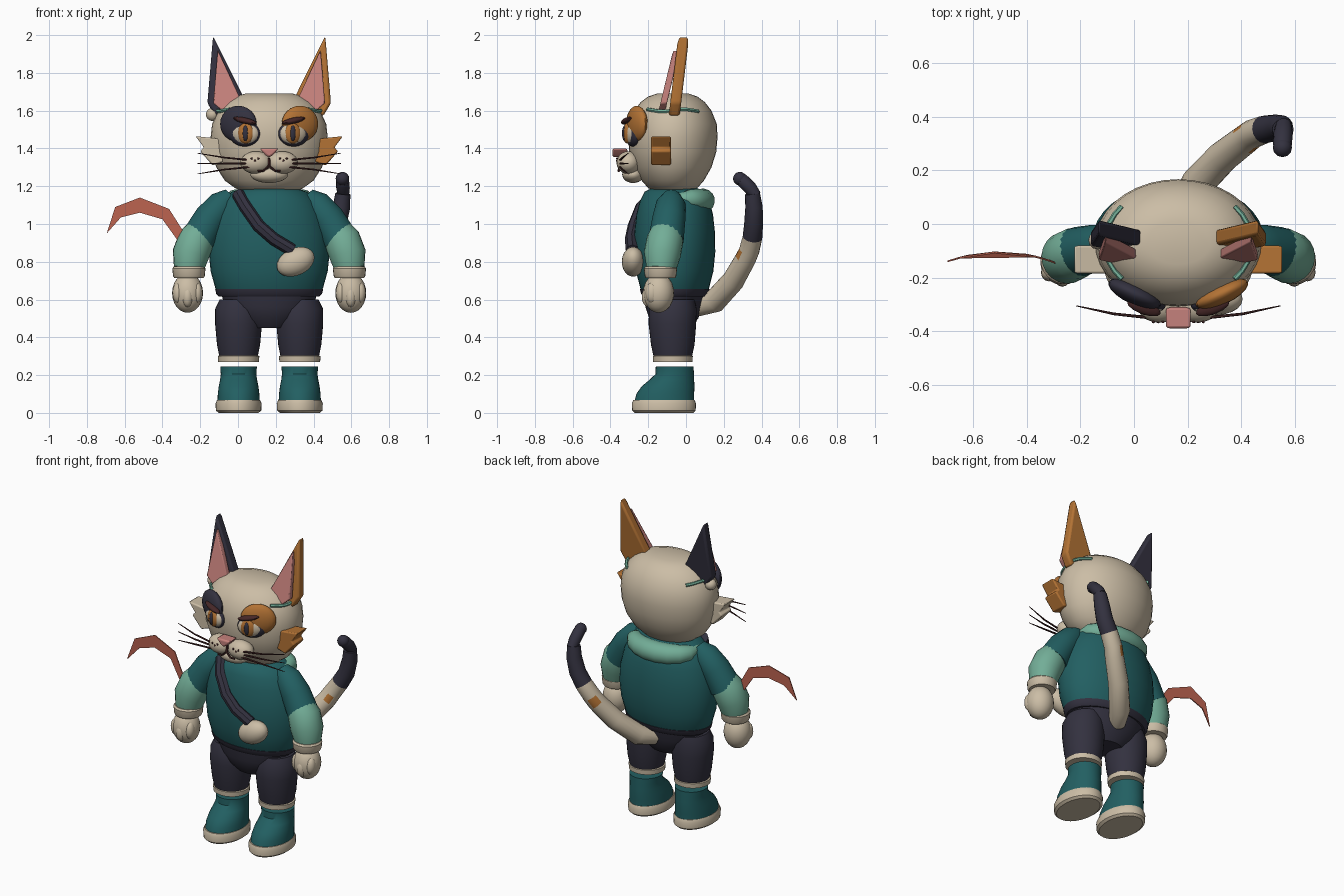
import bpy, bmesh
from math import cos, sin, pi, radians
from mathutils import Vector, Matrix, Euler

cube = bpy.data.objects.get("Cube")
if cube:
    bpy.data.objects.remove(cube)

CX = 0.165      # middle of the body
made = []


def material(name, rgb):
    m = bpy.data.materials.new(name)
    m.use_nodes = True
    m.diffuse_color = (*rgb, 1)
    for node in m.node_tree.nodes:
        if node.type == 'BSDF_PRINCIPLED':
            node.inputs["Base Color"].default_value = (*rgb, 1)
            node.inputs["Roughness"].default_value = 0.8
    return m


cream = material("cream fur", (.60, .51, .38))
teal = material("teal cloth", (.016, .115, .122))
mint = material("mint cloth", (.17, .42, .31))
navy = material("dark navy", (.033, .031, .05))
orange = material("orange fur", (.45, .17, .035))
pink = material("pink skin", (.56, .22, .20))
coral = material("coral ribbon", (.50, .125, .08))
brown = material("dark brown", (.06, .02, .02))


def finish(name, bm, *mats):
    bmesh.ops.recalc_face_normals(bm, faces=bm.faces)
    mesh = bpy.data.meshes.new(name)
    bm.to_mesh(mesh)
    bm.free()
    ob = bpy.data.objects.new(name, mesh)
    bpy.context.collection.objects.link(ob)
    for m in mats:
        mesh.materials.append(m)
    made.append(ob)
    return ob


def skin(bm, rings):
    """Bridge rings of points and cap both ends."""
    loops = [[bm.verts.new(p) for p in r] for r in rings]
    n = len(loops[0])
    for a, b in zip(loops, loops[1:]):
        for i in range(n):
            j = (i + 1) % n
            bm.faces.new((a[i], a[j], b[j], b[i]))
    bm.faces.new(loops[0])
    bm.faces.new(loops[-1])


def loft(name, mat, cx, rings, n=36):
    """Stacked ellipses: (z, centre y, x radius, y radius)."""
    bm = bmesh.new()
    turn = [2 * pi * i / n for i in range(n)]
    skin(bm, [[(cx + rx * cos(a), cy + ry * sin(a), z) for a in turn]
              for z, cy, rx, ry in rings])
    return finish(name, bm, mat)


def tube(name, path, radii, *mats, n=16):
    """Round sweep along a path with one radius per point."""
    bm = bmesh.new()
    pts = [Vector(p) for p in path]
    if not isinstance(radii, (list, tuple)):
        radii = [radii] * len(pts)
    rings, frame, last = [], None, None
    for i, p in enumerate(pts):
        d = (pts[min(i + 1, len(pts) - 1)] - pts[max(i - 1, 0)]).normalized()
        if frame is None:
            frame = d.to_track_quat('Z', 'Y')
        else:
            frame = last.rotation_difference(d) @ frame
        last = d
        rings.append([p + frame @ Vector((cos(2 * pi * k / n), sin(2 * pi * k / n), 0)) * radii[i]
                      for k in range(n)])
    skin(bm, rings)
    return finish(name, bm, *mats)


def ball(name, mat, loc, size, rot=(0, 0, 0), n=20):
    bm = bmesh.new()
    mtx = Matrix.LocRotScale(Vector(loc), Euler([radians(a) for a in rot]), Vector(size))
    bmesh.ops.create_uvsphere(bm, u_segments=n, v_segments=n // 2 + 2, radius=1, matrix=mtx)
    return finish(name, bm, mat)


def slab(name, mat, outline, front, thick, lean=0.0, bevel=0.0):
    """Flat outline in x and z, given depth in y and leaning back with height."""
    bm = bmesh.new()
    base = min(z for _, z in outline)
    skin(bm, [[(x, front + d + lean * (z - base), z) for x, z in outline] for d in (0, thick)])
    ob = finish(name, bm, mat)
    if bevel:
        mod = ob.modifiers.new("Bevel", 'BEVEL')
        mod.width, mod.segments = bevel, 2
    return ob


# Head, jumper and trousers
loft("head", cream, CX, [
    (1.17, -.07, .14, .09), (1.19, -.07, .18, .13), (1.23, -.07, .235, .165), (1.3, -.07, .28, .205),
    (1.38, -.07, .303, .23), (1.46, -.07, .31, .237), (1.53, -.07, .302, .233), (1.6, -.07, .27, .205),
    (1.645, -.07, .225, .17), (1.675, -.07, .18, .13), (1.692, -.07, .12, .08)])
loft("jumper", teal, CX, [
    (.635, -.06, .27, .17), (.66, -.06, .285, .182), (.75, -.06, .31, .205), (.85, -.06, .32, .215),
    (.95, -.06, .312, .214), (1.05, -.06, .285, .203), (1.12, -.06, .25, .185),
    (1.17, -.06, .2, .16), (1.19, -.06, .14, .12)])
loft("belt", navy, CX, [(.615, -.06, .265, .165), (.63, -.06, .28, .178), (.655, -.06, .286, .184)])
loft("hips", navy, CX, [(.45, -.065, .11, .09), (.5, -.065, .18, .13), (.56, -.065, .235, .15),
                        (.64, -.06, .255, .165)])

# Rolled collar behind the neck
arc = [radians(a) for a in range(-20, 201, 20)]
tube("collar", [(CX + .2 * cos(a), -.03 + .12 * sin(a), 1.135 - .012 * sin(a)) for a in arc],
     [.03 + .035 * max(0, sin(a)) ** .5 for a in arc], mint)

# Shoulder strap and pouch
tube("strap", [(0, -.17, 1.16), (.04, -.235, 1.09), (.11, -.275, .99), (.19, -.29, .92), (.29, -.285, .86)],
     .034, navy, n=8)
ball("pouch", cream, (.305, -.28, .80), (.105, .06, .072), (0, -25, 0))

for s, side in ((-1, "right"), (1, "left")):
    def at(off, y, z):
        return (CX + s * off, y, z)

    def flat(points):
        return [(CX + s * x, z) for x, z in points]

    fur = orange if s > 0 else navy

    # Legs and boots
    lx = CX + s * .162
    loft(side + "_trouser_leg", navy, lx, [(.29, -.07, .1, .1), (.36, -.07, .114, .115), (.47, -.072, .124, .126),
                                           (.55, -.07, .124, .126), (.6, -.065, .1, .11)])
    loft(side + "_trouser_cuff", cream, lx, [(.27, -.07, .108, .104), (.3, -.07, .11, .106), (.305, -.07, .1, .1)])
    loft(side + "_boot", teal, lx, [(.06, -.115, .112, .158), (.1, -.11, .11, .153), (.14, -.095, .105, .14),
                                    (.175, -.075, .098, .118), (.205, -.06, .094, .102), (.245, -.06, .097, .1)])
    loft(side + "_sole", cream, lx, [(0, -.117, .105, .155), (.012, -.117, .12, .168), (.05, -.117, .122, .17),
                                     (.068, -.117, .114, .162)])

    # Arms and hands
    tube(side + "_upper_sleeve", [at(.2, -.075, 1.15), at(.245, -.08, 1.105), at(.31, -.09, 1.03), at(.375, -.105, .92)],
         [.045, .078, .088, .094], teal, n=20)
    tube(side + "_lower_sleeve", [at(.365, -.105, .945), at(.385, -.11, .92), at(.415, -.125, .84), at(.425, -.13, .765)],
         [.088, .097, .098, .08], mint, n=20)
    loft(side + "_wrist_cuff", cream, CX + s * .425, [(.715, -.135, .078, .078), (.725, -.135, .084, .084),
                                                      (.765, -.135, .088, .088), (.775, -.135, .08, .08)], 24)
    ball(side + "_palm", cream, at(.432, -.145, .635), (.082, .082, .105))
    for k in (-1, 0, 1):
        ball(side + "_finger", cream, at(.432 + k * .05, -.2 + .02 * abs(k), .615 + .02 * abs(k)), (.03, .034, .055), n=12)

    # Ears
    slab(side + "_ear", fur, flat([(.297, 1.995), (.327, 1.64), (.285, 1.57), (.13, 1.66)]),
         -.092, .058, .12, .012)
    slab(side + "_inner_ear", pink, flat([(.272, 1.92), (.296, 1.64), (.25, 1.6), (.155, 1.67)]),
         -.145, .035, .24, .006)

    # Cheek tufts and hair band ends
    slab(side + "_cheek_tuft", orange if s > 0 else cream,
         flat([(.25, 1.45), (.39, 1.465), (.345, 1.405), (.365, 1.385), (.3, 1.31), (.24, 1.33)]), -.185, .105, bevel=.008)
    tube(side + "_hair_band", [at(.274 * cos(a), -.07 + .21 * sin(a), 1.602 + .006 * sin(6 * a))
                               for a in [radians(d) for d in range(-40, 41, 10)]], .01, mint, n=6)

    # Eyes, each a stack of thin domes
    ball(side + "_eye_patch", fur, at(.163, -.26, 1.53), (.106, .04, .096), (0, 0, 25 * s))
    ball(side + "_eye_rim", navy, at(.13, -.28, 1.478), (.087, .038, .068), (0, 0, 20 * s))
    ball(side + "_eye_white", cream, at(.127, -.289, 1.478), (.077, .036, .059), (0, 0, 20 * s))
    ball(side + "_iris", orange, at(.125, -.311, 1.48), (.045, .022, .054), (0, 0, 18 * s))
    ball(side + "_pupil", navy, at(.125, -.324, 1.48), (.017, .015, .042), (0, 0, 18 * s), 12)
    ball(side + "_brow", brown, at(.128, -.312, 1.547), (.068, .025, .016), (0, -12 * s, 20 * s), 12)

    # Muzzle, mouth and whiskers
    ball(side + "_muzzle", cream, at(.07, -.305, 1.325), (.083, .063, .06))
    tube(side + "_mouth_line", [at(0, -.345, 1.35), at(.003, -.35, 1.305), at(.03, -.357, 1.282), at(.06, -.355, 1.28)],
         .006, brown, n=6)
    for k in (-1, 0, 1):
        tube(side + "_whisker", [at(.1, -.35, 1.32 + .018 * k), at(.24, -.335, 1.32 + .032 * k), at(.38, -.305, 1.32 + .055 * k)],
             [.006, .005, .002], brown, n=6)
        ball(side + "_whisker_spot", brown, at(.075 + .018 * k, -.365, 1.335 + .012 * abs(k)), (.006, .005, .006), n=8)

# Chin, nose and small tuft beside the ear
ball("chin", cream, (CX, -.28, 1.262), (.1, .058, .045))
slab("nose", pink, [(CX - .05, 1.4), (CX + .05, 1.4), (CX + .02, 1.365), (CX, 1.352), (CX - .02, 1.365)],
     -.39, .08, bevel=.01)
ball("ear_tuft", cream, (-.135, -.06, 1.58), (.035, .035, .035), n=12)

# Tail with an orange band and a dark end
tail = tube("tail", [(.18, .06, .56), (.235, .15, .59), (.33, .25, .7), (.415, .315, .815), (.44, .335, .86),
                     (.485, .352, .93), (.525, .358, 1.0), (.548, .36, 1.09), (.555, .352, 1.16)],
            [.05, .062, .06, .056, .054, .052, .05, .046, .04], cream, orange, navy)
for f in tail.data.polygons:
    z = f.center.z
    f.material_index = 2 if z > .93 else 1 if .825 < z < .855 else 0
tube("tail_tip", [(.558, .37, 1.15), (.556, .34, 1.19), (.553, .295, 1.235), (.552, .275, 1.255)],
     [.03, .036, .035, .02], navy, n=12)
ball("tail_end", navy, (.553, .285, 1.24), (.036, .036, .036), n=12)

# Ribbon fluttering from the right sleeve
upper = [(-.695, .95), (-.65, 1.09), (-.52, 1.14), (-.365, 1.08), (-.27, .93)]
lower = [(-.31, .90), (-.4, 1.025), (-.52, 1.06), (-.62, 1.035)]
ribbon = slab("ribbon", coral, upper + lower, -.108, .006)
for v in ribbon.data.vertices:
    v.co.y -= .9 * (v.co.x + .5) ** 2

# Smooth shading with crisp edges
bpy.ops.object.select_all(action='DESELECT')
for ob in made:
    ob.select_set(True)
bpy.context.view_layer.objects.active = made[0]
bpy.ops.object.shade_smooth_by_angle(angle=radians(38))
